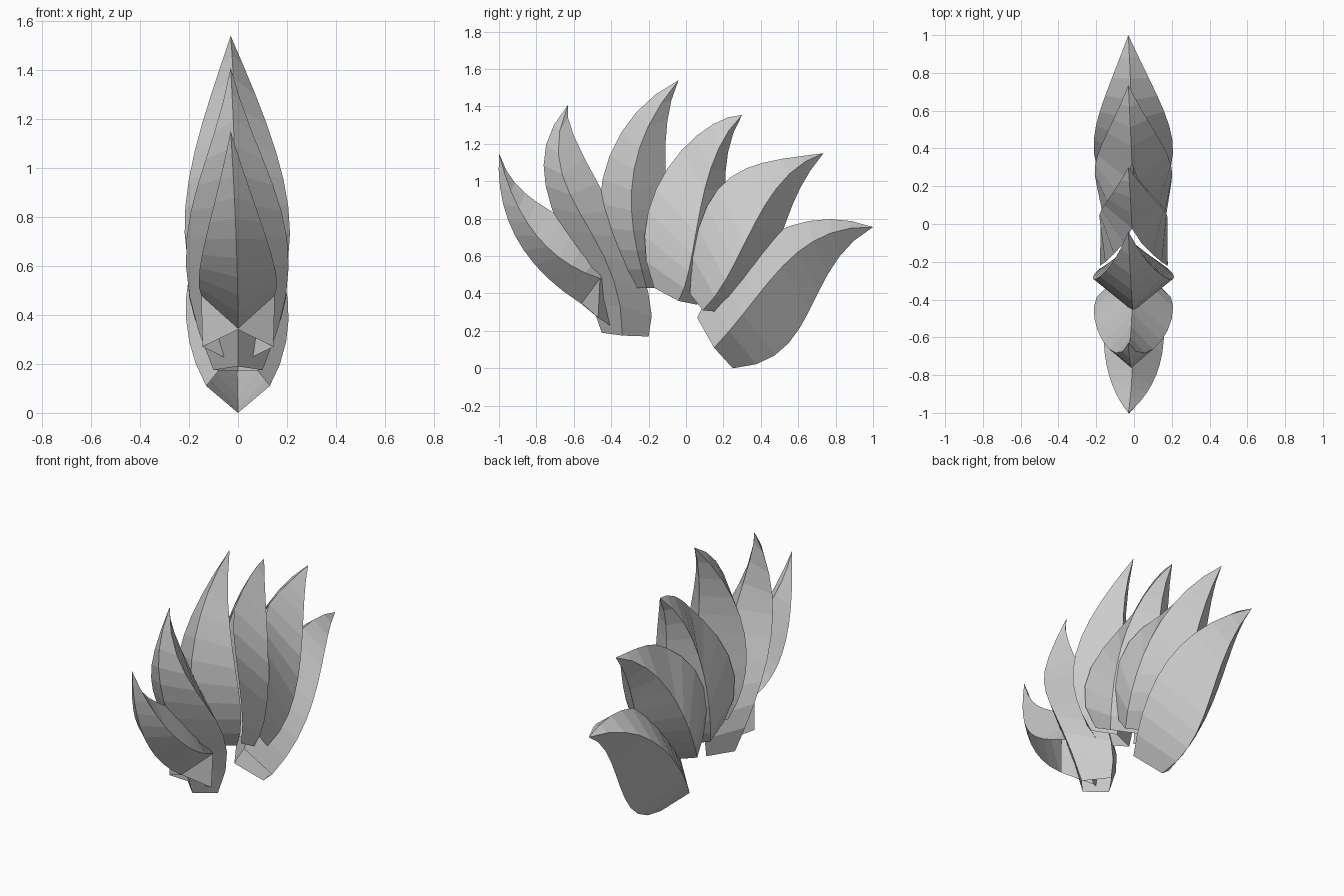
import bpy
import bmesh

cube = bpy.data.objects.get("Cube")
if cube:
    bpy.data.objects.remove(cube, do_unlink=True)

STEPS = 10
TIP_LEAN = -0.03

grey = bpy.data.materials.new("plain_grey")
grey.use_nodes = True
grey.diffuse_color = (0.6, 0.6, 0.6, 1)
grey.node_tree.nodes["Principled BSDF"].inputs["Base Color"].default_value = grey.diffuse_color


def cubic(values, t):
    """Smooth curve through four evenly spaced values."""
    total = 0
    for i, value in enumerate(values):
        weight = 1
        for j in range(4):
            if j != i:
                weight *= (3 * t - j) / (i - j)
        total += weight * value
    return total


def curve(points, t):
    return [cubic(axis, t) for axis in zip(*points)]


def section(front, side, back, width, gap=0, lean=0):
    """Diamond section from one front edge round the back to the other front edge."""
    return [(lean + gap, *front), (lean + width, *side), (lean, *back),
            (lean - width, *side), (lean - gap, *front)]


def loft(name, sections):
    """Skin a run of sections as an open shell, welding points that meet."""
    bm = bmesh.new()
    rings = [[bm.verts.new(p) for p in points] for points in sections]
    for low, high in zip(rings, rings[1:]):
        for k in range(4):
            bm.faces.new((low[k], low[k + 1], high[k + 1], high[k]))
    bmesh.ops.remove_doubles(bm, verts=bm.verts, dist=0.0005)
    bmesh.ops.recalc_face_normals(bm, faces=bm.faces)
    mesh = bpy.data.meshes.new(name)
    bm.to_mesh(mesh)
    bm.free()
    mesh.materials.append(grey)
    obj = bpy.data.objects.new(name, mesh)
    bpy.context.collection.objects.link(obj)


def spike(name, tip, front, side, back, widths, gaps=(0, 0, 0)):
    """Curved blade through (y, z) points; gaps split its front to straddle the next blade."""
    sections = []
    for i in range(STEPS + 1):
        t = i / STEPS
        ridges = [curve(line + [tip], t) for line in (front, side, back)]
        width = cubic([*widths, 0], t)
        gap = max(0, cubic([*gaps, 0], t)) if t < 0.6 else 0
        sections.append(section(*ridges, width, gap, TIP_LEAN * t * t))
    loft(name, sections)


# Blades fanned from front to rear
spike("front_spike", (-1, 1.15),
      front=[(-.56, .345), (-.83, .58), (-.97, .85)],
      side=[(-.46, .48), (-.7, .61), (-.88, .83)],
      back=[(-.4, .5), (-.62, .77), (-.84, .92)],
      widths=[.15, .15, .09])
spike("second_spike", (-.63, 1.41),
      front=[(-.45, .19), (-.64, .66), (-.76, 1.05)],
      side=[(-.34, .175), (-.46, .64), (-.65, 1)],
      back=[(-.2, .17), (-.27, .6), (-.52, 1.08)],
      widths=[.1, .21, .13])
spike("tall_spike", (-.04, 1.54),
      front=[(-.3, .43), (-.46, .8), (-.37, 1.22)],
      side=[(-.21, .43), (-.285, .77), (-.26, 1.14)],
      back=[(-.15, .43), (-.1, .78), (-.11, 1.17)],
      widths=[.14, .215, .145])
spike("fourth_spike", (.3, 1.355),
      front=[(-.17, .43), (-.19, .88), (.03, 1.22)],
      side=[(-.04, .36), (.04, .65), (.12, 1.03)],
      back=[(.06, .34), (.2, .68), (.21, 1.02)],
      widths=[.14, .18, .13],
      gaps=[.14, .135, -.04])
spike("fifth_spike", (.735, 1.15),
      front=[(.02, .4), (.13, .9), (.38, 1.09)],
      side=[(.09, .31), (.28, .6), (.46, .93)],
      back=[(.2, .3), (.45, .58), (.56, .85)],
      widths=[.14, .205, .14],
      gaps=[.13, .12, -.06])
spike("rear_spike", (1, .755),
      front=[(.06, .27), (.29, .6), (.62, .78)],
      side=[(.15, .11), (.4, .41), (.65, .66)],
      back=[(.25, 0), (.57, .16), (.74, .47)],
      widths=[.13, .21, .15])

# Short hollow root under the front blade
loft("front_spike_root", [
    section((-.55, .34), (-.47, .27), (-.36, .2), .145),
    section((-.56, .345), (-.46, .48), (-.4, .5), .15)])
